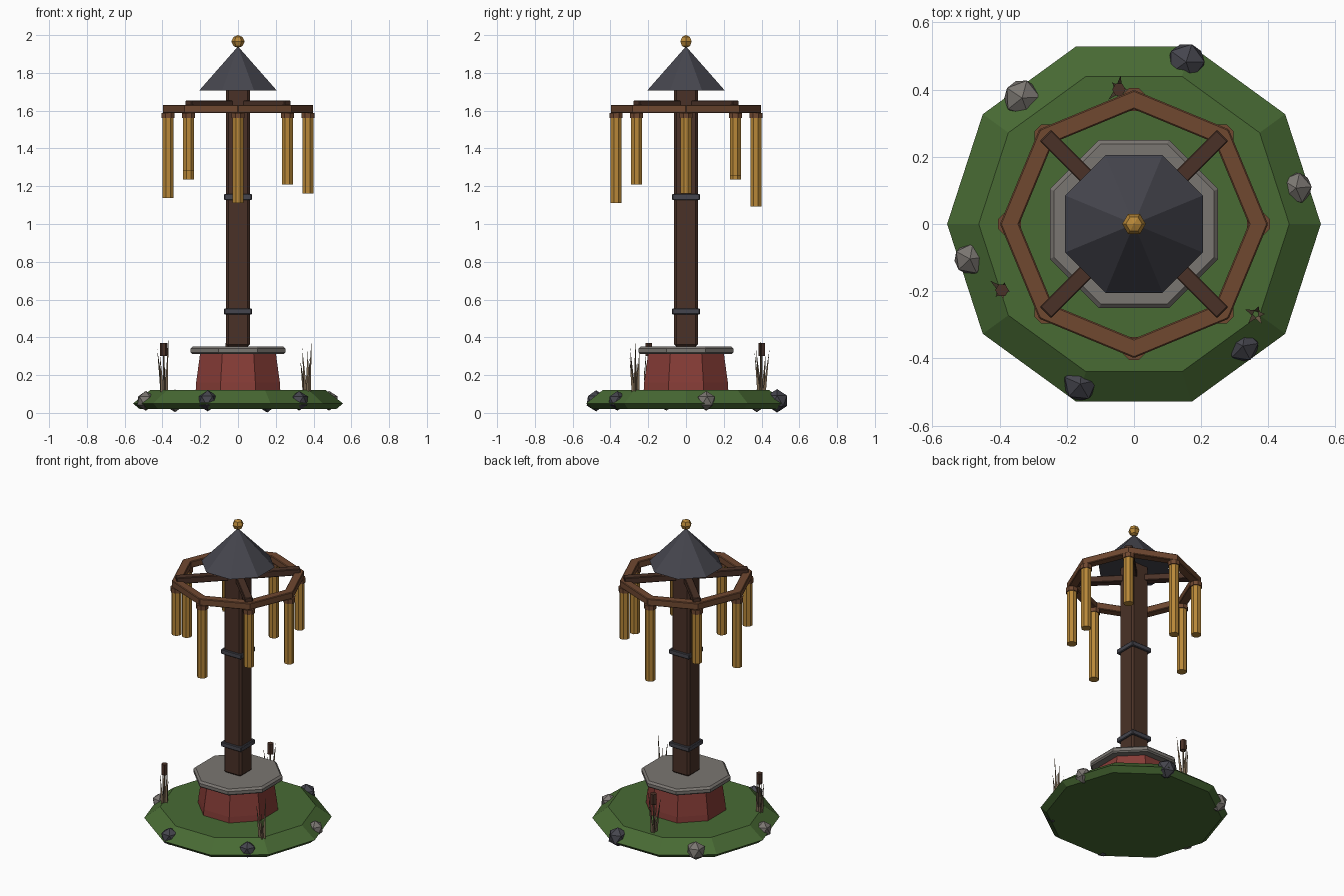
import bpy, bmesh, math, random
from mathutils import Vector, Matrix

if "Cube" in bpy.data.objects:
    bpy.data.objects.remove(bpy.data.objects["Cube"])

random.seed(4)


def mat(name, r, g, b):
    m = bpy.data.materials.new(name)
    m.diffuse_color = (r, g, b, 1)
    m.use_nodes = True
    m.node_tree.nodes["Principled BSDF"].inputs["Base Color"].default_value = m.diffuse_color
    return m


GREEN = mat("grass green", 0.065, 0.145, 0.034)
RED = mat("brick red", 0.24, 0.046, 0.038)
STONE = mat("pale stone", 0.195, 0.18, 0.165)
DARK_WOOD = mat("dark wood", 0.068, 0.031, 0.02)
WOOD = mat("warm wood", 0.16, 0.065, 0.03)
SLATE = mat("slate", 0.06, 0.06, 0.075)
GOLD = mat("brass", 0.48, 0.245, 0.04)
REED = mat("dry reed", 0.2, 0.14, 0.085)


def finish(name, bm, material, bevel=0):
    bmesh.ops.recalc_face_normals(bm, faces=bm.faces)
    me = bpy.data.meshes.new(name)
    bm.to_mesh(me)
    bm.free()
    me.materials.append(material)
    ob = bpy.data.objects.new(name, me)
    bpy.context.collection.objects.link(ob)
    if bevel:
        mod = ob.modifiers.new("bevel", 'BEVEL')
        mod.width = bevel
        mod.segments = 1
    return ob


def lathe(name, profile, sides, material, phase=0.0, loc=(0, 0, 0), bevel=0):
    """Closed n-sided solid from (radius, z) points; radius 0 makes a tip."""
    bm = bmesh.new()
    rings = []
    for r, z in profile:
        count = sides if r > 0 else 1
        rings.append([bm.verts.new((loc[0] + r * math.cos(phase + math.tau * i / sides),
                                    loc[1] + r * math.sin(phase + math.tau * i / sides),
                                    loc[2] + z)) for i in range(count)])
    for a, b in zip(rings, rings[1:]):
        for i in range(sides):
            j = (i + 1) % sides
            if len(a) == 1:
                bm.faces.new((a[0], b[j], b[i]))
            elif len(b) == 1:
                bm.faces.new((a[i], a[j], b[0]))
            else:
                bm.faces.new((a[i], a[j], b[j], b[i]))
    for end in (rings[0], rings[-1]):
        if len(end) > 1:
            bm.faces.new(end)
    return finish(name, bm, material, bevel)


def beam(name, size, loc, angle, material, bevel=0.004):
    bm = bmesh.new()
    m = Matrix.Translation(loc) @ Matrix.Rotation(angle, 4, 'Z') @ Matrix.Diagonal((*size, 1))
    bmesh.ops.create_cube(bm, size=1, matrix=m)
    return finish(name, bm, material, bevel)


FLAT8 = math.pi / 8   # octagon with flat sides toward the axes
SQ = math.pi / 4
R2 = math.sqrt(2)

# Grass mound and plinth
lathe("grass_mound", [(0.52, 0.02), (0.556, 0.05), (0.462, 0.122)], 10, GREEN)
lathe("brick_plinth", [(0.243, 0.11), (0.24, 0.16), (0.217, 0.315)], 8, RED, FLAT8)
lathe("plinth_slab", [(0.262, 0.312), (0.271, 0.32), (0.271, 0.34), (0.258, 0.352)],
      8, STONE, FLAT8)

# Post with two metal bands
lathe("post", [(0.063 * R2, 0.35), (0.063 * R2, 1.74)], 4, DARK_WOOD, SQ, bevel=0.012)
for label, z in (("lower", 0.537), ("upper", 1.143)):
    lathe(label + "_band", [(0.073 * R2, z - 0.016), (0.073 * R2, z + 0.016)],
          4, SLATE, SQ, bevel=0.004)

# Roof and finial ball
lathe("roof", [(0.222, 1.707), (0, 1.94)], 8, SLATE, FLAT8)
lathe("finial_ball", [(0, 1.932), (0.024, 1.942), (0.035, 1.966), (0.024, 1.99), (0, 2.0)],
      6, GOLD)

# Crossed arms carrying the octagonal ring
for i in range(2):
    beam(f"cross_arm_{i + 1}", (0.745, 0.048, 0.042), (0, 0, 1.634), SQ + i * math.pi / 2,
         DARK_WOOD)

RING = 0.37
for i in range(8):
    a = math.tau * (i + 0.5) / 8
    d = RING * math.cos(FLAT8)
    beam(f"ring_beam_{i + 1}", (0.053, 2 * RING * math.sin(FLAT8) + 0.025, 0.044),
         (d * math.cos(a), d * math.sin(a), 1.609), a, WOOD)

# Hanging chimes, counter-clockwise from +x
for i, low in enumerate((1.162, 1.255, 1.092, 1.235, 1.138, 1.28, 1.112, 1.21)):
    a = math.tau * i / 8
    p = (RING * math.cos(a), RING * math.sin(a), 0)
    lathe(f"chime_cap_{i + 1}", [(0.037, 1.56), (0.037, 1.588)], 8, WOOD, FLAT8, p)
    lathe(f"chime_tube_{i + 1}", [(0.031, low), (0.031, 1.57)], 8, GOLD, FLAT8, p)

# Rocks around the rim: x, y, radius, material
rocks = [(0.155, 0.482, 0.062, SLATE), (-0.333, 0.375, 0.06, STONE),
         (0.482, 0.107, 0.052, STONE), (-0.488, -0.104, 0.052, STONE),
         (0.324, -0.363, 0.052, SLATE), (-0.16, -0.476, 0.056, SLATE)]
for i, (x, y, r, m) in enumerate(rocks):
    bm = bmesh.new()
    bmesh.ops.create_icosphere(bm, subdivisions=1, radius=r,
                               matrix=Matrix.Translation((x, y, 0.064))
                               @ Matrix.Rotation(i * 1.3, 4, 'Z'))
    for v in bm.verts:
        v.co.z = max(v.co.z, 0.0)
    finish(f"rim_rock_{i + 1}", bm, m)

# Reed clumps: thin leaning blades, two of them with a cattail head
clumps = [(-0.393, -0.197, True), (-0.045, 0.40, True), (0.363, -0.268, False)]
for c, (x, y, head) in enumerate(clumps):
    bm = bmesh.new()
    for k in range(5):
        a = math.tau * k / 5 + random.uniform(-0.3, 0.3)
        out = Vector((math.cos(a), math.sin(a), 0))
        base = Vector((x, y, 0.11)) + out * 0.012
        tip = base + out * random.uniform(0.01, 0.035)
        tip.z = 0.39 if k == 0 else random.uniform(0.24, 0.36)
        foot = [bm.verts.new(base + 0.011 * Vector((math.cos(a + t), math.sin(a + t), 0)))
                for t in (0, math.tau / 3, 2 * math.tau / 3)]
        top = bm.verts.new(tip)
        bm.faces.new(foot)
        for j in range(3):
            bm.faces.new((foot[j], foot[(j + 1) % 3], top))
    finish(f"reed_blades_{c + 1}", bm, REED)
    if head:
        lathe(f"reed_stalk_{c + 1}", [(0.005, 0.11), (0.005, 0.31)], 5, REED, 0, (x, y, 0))
        lathe(f"cattail_head_{c + 1}", [(0.02, 0.302), (0.02, 0.37)], 6, DARK_WOOD, 0, (x, y, 0))
